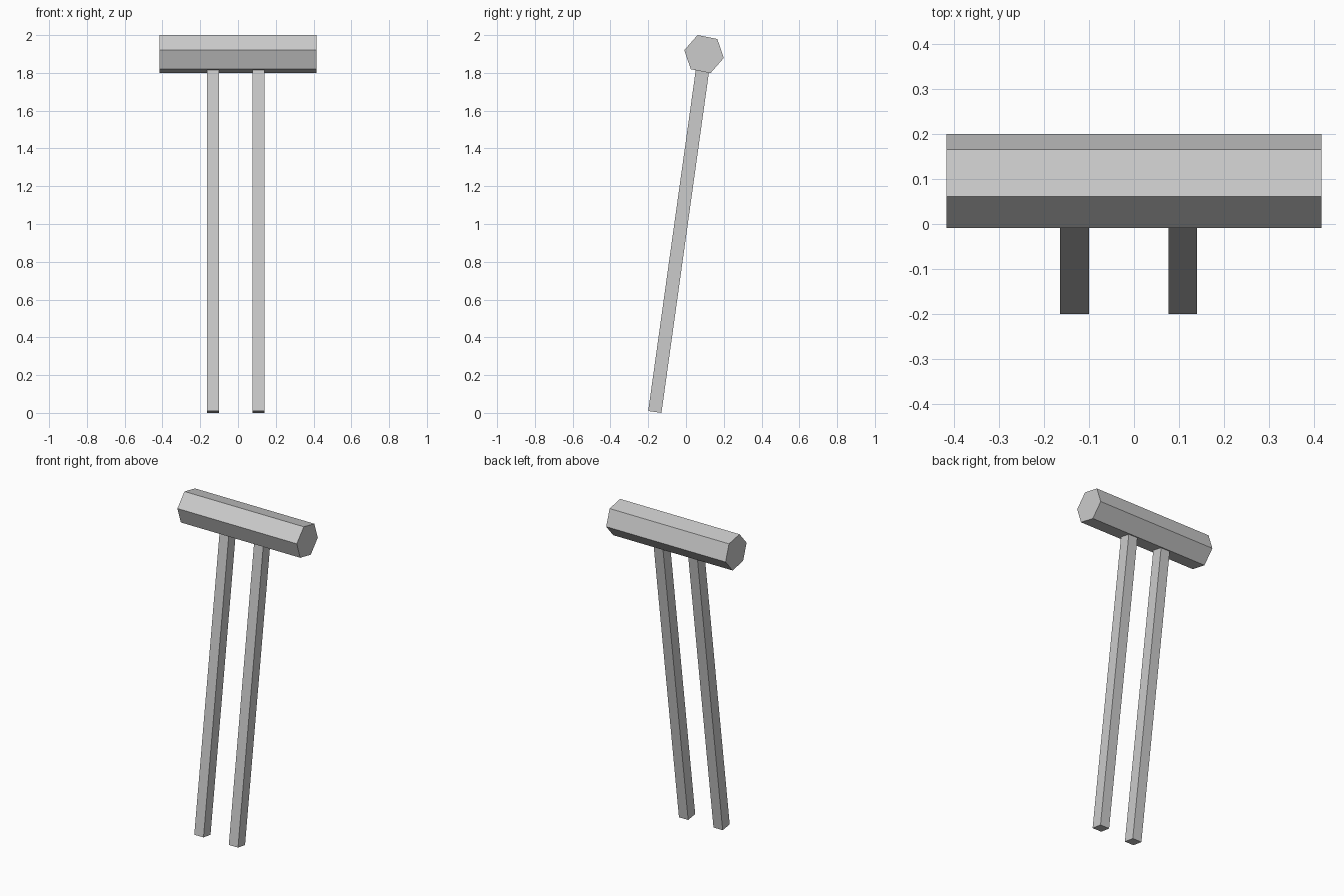
import bpy, bmesh
from math import cos, sin, radians

if "Cube" in bpy.data.objects:
    bpy.data.objects.remove(bpy.data.objects["Cube"])


def prism(name, profile, x0, x1):
    """Extrude a (y, z) profile along x."""
    bm = bmesh.new()
    face = bm.faces.new([bm.verts.new((x0, y, z)) for y, z in profile])
    ext = bmesh.ops.extrude_face_region(bm, geom=[face])
    verts = [g for g in ext["geom"] if isinstance(g, bmesh.types.BMVert)]
    bmesh.ops.translate(bm, verts=verts, vec=(x1 - x0, 0, 0))
    bmesh.ops.recalc_face_normals(bm, faces=bm.faces)
    mesh = bpy.data.meshes.new(name)
    bm.to_mesh(mesh)
    bm.free()
    obj = bpy.data.objects.new(name, mesh)
    bpy.context.collection.objects.link(obj)
    return obj


# Hexagonal crossbar, rolled slightly
radius, cy, cz = 0.1065, 0.0955, 1.8995
angles = [radians(-11.2 + 60 * i) for i in range(6)]
hexagon = [(cy + radius * cos(a), cz + radius * sin(a)) for a in angles]
prism("crossbar", hexagon, -0.415, 0.415)

# Two square leaning poles, tops set just into the crossbar
pole = [(-0.2, 0.01), (-0.13, 0.0), (0.123, 1.815), (0.053, 1.825)]
for side, x in (("left", -0.132), ("right", 0.108)):
    prism(side + "_pole", pole, x - 0.032, x + 0.032)
